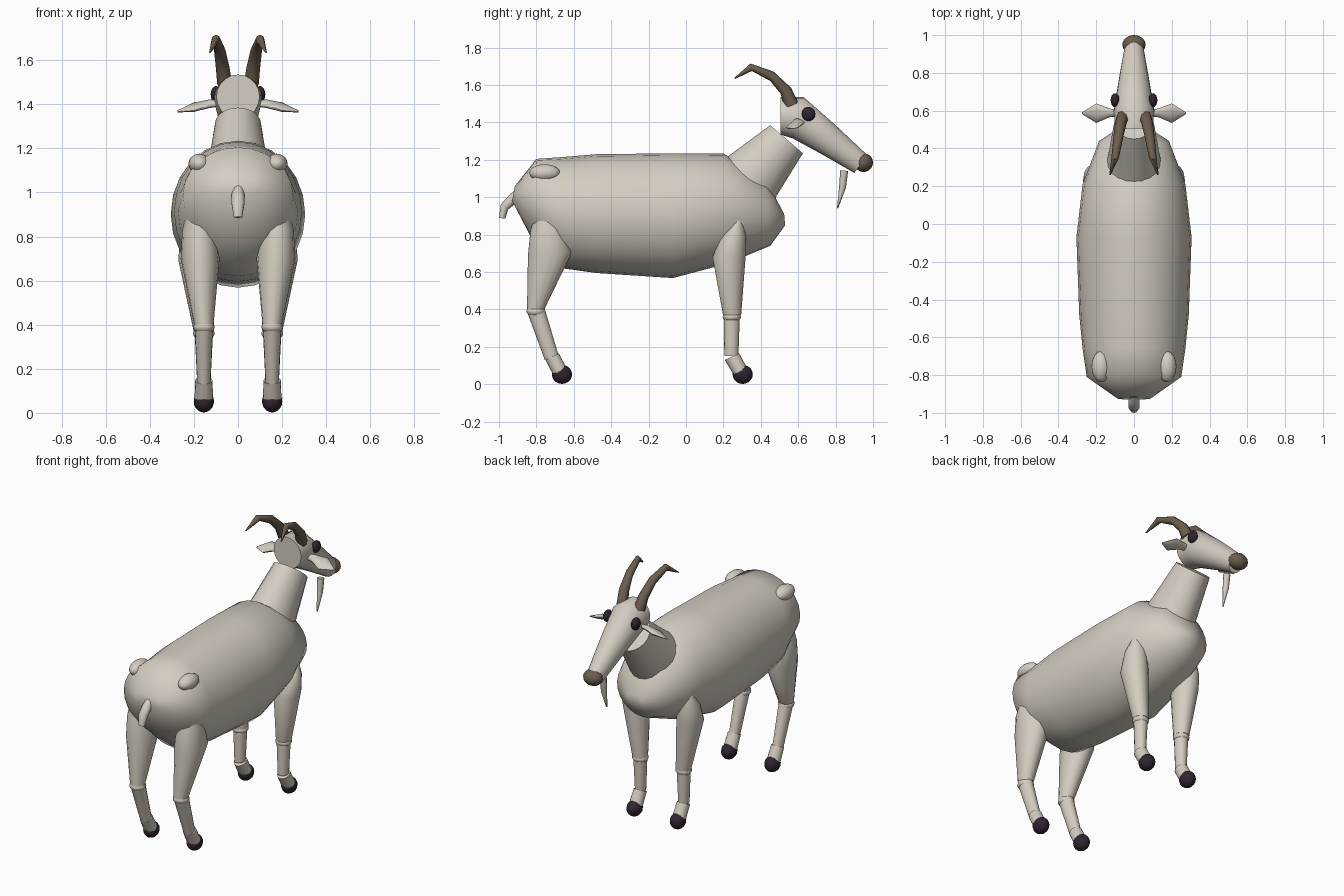
import bpy, bmesh, math
from mathutils import Vector


def material(name, rgb):
    m = bpy.data.materials.new(name)
    m.diffuse_color = (*rgb, 1)
    return m


COAT = material("cream coat", (0.66, 0.61, 0.535))
HORN = material("horn brown", (0.15, 0.112, 0.078))
DARK = material("dark hoof", (0.03, 0.018, 0.03))


def finish(name, bm, mat, angle=50):
    bmesh.ops.recalc_face_normals(bm, faces=bm.faces)
    me = bpy.data.meshes.new(name)
    bm.to_mesh(me)
    bm.free()
    me.materials.append(mat)
    ob = bpy.data.objects.new(name, me)
    bpy.context.collection.objects.link(ob)
    bpy.ops.object.select_all(action='DESELECT')
    bpy.context.view_layer.objects.active = ob
    ob.select_set(True)
    bpy.ops.object.shade_smooth_by_angle(angle=math.radians(angle))
    return ob


def loft(name, rings, mat, sides=16, side=1, across=(1, 0, 0), angle=50):
    """Each ring: x, then two opposite (y, z) points, then half width along 'across'."""
    bm = bmesh.new()
    loops = []
    for x, ya, za, yb, zb, hw in rings:
        c = Vector((x * side, (ya + yb) / 2, (za + zb) / 2))
        u = Vector((0, (ya - yb) / 2, (za - zb) / 2))
        v = Vector(across) * hw
        loops.append([bm.verts.new(c + u * math.cos(t) + v * math.sin(t))
                      for t in (2 * math.pi * i / sides for i in range(sides))])
    for a, b in zip(loops, loops[1:]):
        for i in range(sides):
            j = (i + 1) % sides
            bm.faces.new((a[i], a[j], b[j], b[i]))
    bm.faces.new(loops[0])
    bm.faces.new(loops[-1])
    return finish(name, bm, mat, angle)


def ball(name, loc, radii, mat):
    bm = bmesh.new()
    bmesh.ops.create_uvsphere(bm, u_segments=16, v_segments=10, radius=1)
    for v in bm.verts:
        v.co = Vector(a * b + c for a, b, c in zip(v.co, radii, loc))
    return finish(name, bm, mat)


# Trunk, neck and head
loft("body", [
    (0, -0.915, 1.06, -0.93, 0.98, 0.09),
    (0, -0.80, 1.205, -0.82, 0.77, 0.25),
    (0, -0.66, 1.215, -0.66, 0.62, 0.272),
    (0, -0.48, 1.23, -0.48, 0.595, 0.29),
    (0, -0.07, 1.235, -0.07, 0.568, 0.305),
    (0, 0.20, 1.235, 0.22, 0.645, 0.272),
    (0, 0.43, 1.09, 0.45, 0.74, 0.185),
    (0, 0.525, 0.91, 0.53, 0.85, 0.05)], COAT, sides=24, angle=60)
loft("neck", [
    (0, 0.12, 1.14, 0.40, 0.87, 0.16),
    (0, 0.26, 1.245, 0.48, 1.0, 0.135),
    (0, 0.45, 1.385, 0.625, 1.235, 0.105)], COAT, sides=20)
loft("head", [
    (0, 0.505, 1.535, 0.505, 1.335, 0.098),
    (0, 0.63, 1.535, 0.57, 1.315, 0.108),
    (0, 0.80, 1.385, 0.735, 1.225, 0.08),
    (0, 0.97, 1.225, 0.90, 1.13, 0.05)], COAT, sides=20)
ball("muzzle", (0, 0.95, 1.185), (0.062, 0.05, 0.05), HORN)
loft("beard", [
    (0, 0.825, 1.145, 0.867, 1.14, 0.022),
    (0, 0.818, 1.05, 0.855, 1.05, 0.018),
    (0, 0.807, 0.94, 0.814, 0.942, 0.004)], COAT, sides=8)
loft("tail", [
    (0, -0.90, 1.05, -0.89, 0.98, 0.02),
    (0, -0.945, 1.012, -0.925, 0.955, 0.031),
    (0, -0.99, 0.962, -0.95, 0.935, 0.03),
    (0, -1.0, 0.89, -0.967, 0.885, 0.02)], COAT, sides=10)

for s, label in ((1, "right"), (-1, "left")):
    # Face details
    ball(label + "_eye", (0.1 * s, 0.655, 1.445), (0.024, 0.037, 0.038), DARK)
    loft(label + "_ear", [
        (0.07, 0.60, 1.41, 0.57, 1.40, 0.012),
        (0.13, 0.612, 1.41, 0.565, 1.395, 0.018),
        (0.20, 0.638, 1.402, 0.535, 1.372, 0.017),
        (0.275, 0.592, 1.37, 0.582, 1.366, 0.004)],
        COAT, sides=10, side=s, across=(0, 0, 1))
    loft(label + "_horn", [
        (0.06, 0.60, 1.505, 0.53, 1.475, 0.034),
        (0.07, 0.562, 1.585, 0.505, 1.555, 0.031),
        (0.083, 0.468, 1.672, 0.45, 1.622, 0.026),
        (0.10, 0.345, 1.715, 0.352, 1.675, 0.02),
        (0.127, 0.258, 1.638, 0.263, 1.633, 0.004)],
        HORN, sides=8, side=s)

    # Hind leg
    ball(label + "_hip", (0.175 * s, -0.755, 1.13), (0.05, 0.083, 0.046), COAT)
    loft(label + "_hind_thigh", [
        (0.175, -0.80, 0.93, -0.68, 0.95, 0.05),
        (0.175, -0.832, 0.82, -0.64, 0.84, 0.078),
        (0.172, -0.845, 0.69, -0.607, 0.71, 0.088),
        (0.155, -0.85, 0.40, -0.758, 0.40, 0.044)], COAT, side=s)
    ball(label + "_hind_knee", (0.155 * s, -0.803, 0.39), (0.049, 0.05, 0.032), COAT)
    loft(label + "_hind_shin", [
        (0.155, -0.847, 0.38, -0.757, 0.41, 0.042),
        (0.155, -0.755, 0.13, -0.683, 0.16, 0.031)], COAT, side=s)
    loft(label + "_hind_pastern", [
        (0.155, -0.752, 0.13, -0.68, 0.165, 0.039),
        (0.155, -0.71, 0.05, -0.64, 0.09, 0.042)], COAT, side=s)
    ball(label + "_hind_hoof", (0.155 * s, -0.663, 0.053), (0.046, 0.054, 0.051), DARK)

    # Front leg
    loft(label + "_front_upper_leg", [
        (0.20, 0.25, 0.87, 0.30, 0.88, 0.04),
        (0.20, 0.185, 0.79, 0.32, 0.80, 0.066),
        (0.192, 0.142, 0.68, 0.32, 0.70, 0.078),
        (0.155, 0.198, 0.37, 0.295, 0.37, 0.046)], COAT, side=s)
    ball(label + "_front_knee", (0.155 * s, 0.245, 0.36), (0.049, 0.049, 0.03), COAT)
    loft(label + "_front_shin", [
        (0.155, 0.202, 0.37, 0.288, 0.37, 0.042),
        (0.155, 0.205, 0.15, 0.28, 0.15, 0.031)], COAT, side=s)
    loft(label + "_front_pastern", [
        (0.155, 0.207, 0.13, 0.285, 0.165, 0.039),
        (0.155, 0.255, 0.05, 0.325, 0.09, 0.042)], COAT, side=s)
    ball(label + "_front_hoof", (0.155 * s, 0.303, 0.053), (0.046, 0.054, 0.051), DARK)
